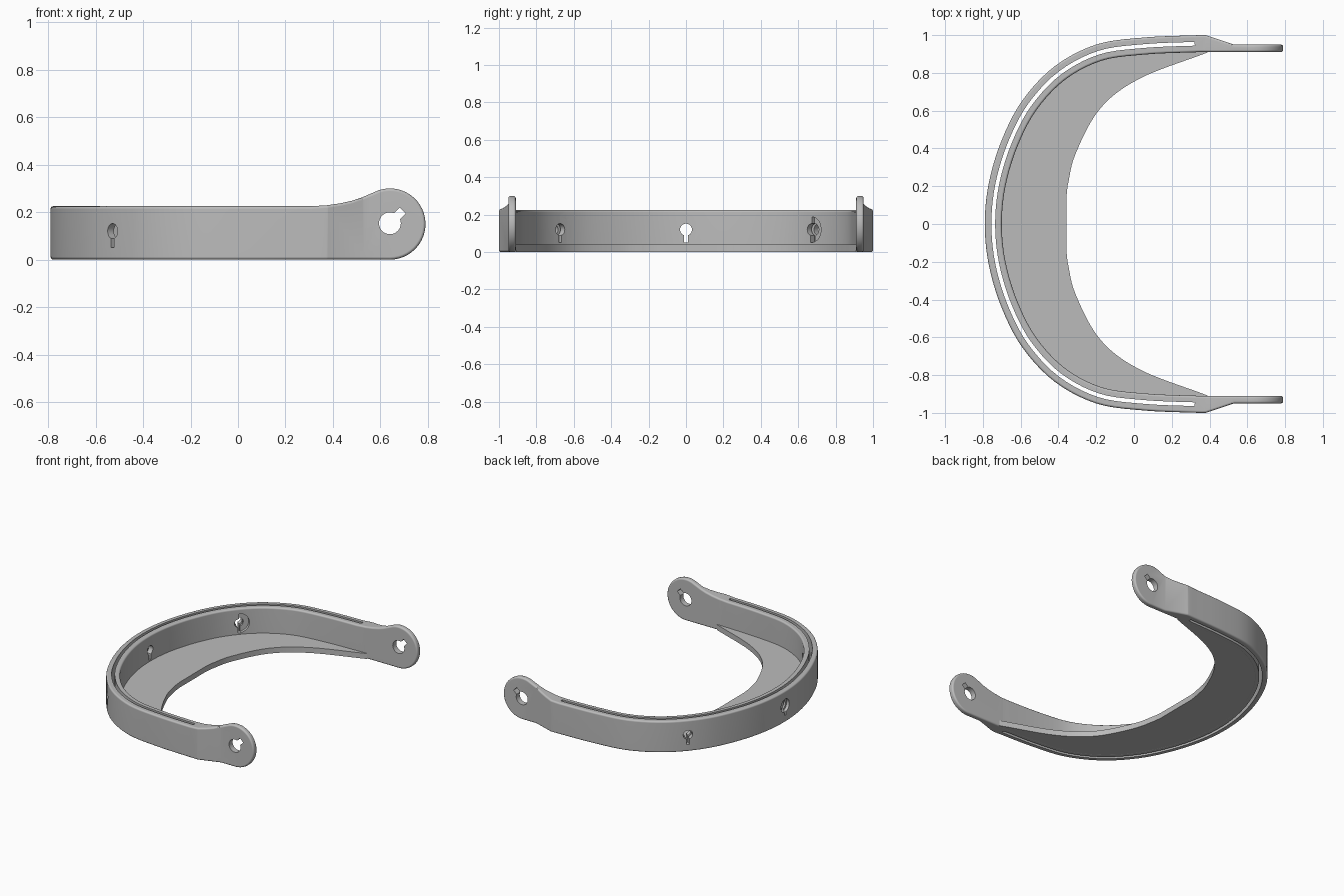
import bpy, bmesh, math
from mathutils import Matrix, Vector

cube = bpy.data.objects.get("Cube")
if cube:
    bpy.data.objects.remove(cube, do_unlink=True)

grey = bpy.data.materials.new("plain grey")
grey.use_nodes = True
grey.diffuse_color = (0.5, 0.5, 0.5, 1)
grey.node_tree.nodes["Principled BSDF"].inputs["Base Color"].default_value = (0.5, 0.5, 0.5, 1)


def prism(name, outline, low, high, matrix=Matrix()):
    """Extrude a flat outline along its local z axis."""
    bm = bmesh.new()
    face = bm.faces.new([bm.verts.new((p[0], p[1], low)) for p in outline])
    extruded = bmesh.ops.extrude_face_region(bm, geom=[face])["geom"]
    bmesh.ops.translate(bm, vec=(0, 0, high - low),
                        verts=[g for g in extruded if isinstance(g, bmesh.types.BMVert)])
    bm.transform(matrix)
    bmesh.ops.recalc_face_normals(bm, faces=bm.faces)
    mesh = bpy.data.meshes.new(name)
    bm.to_mesh(mesh)
    bm.free()
    obj = bpy.data.objects.new(name, mesh)
    obj.data.materials.append(grey)
    bpy.context.collection.objects.link(obj)
    return obj


def apply(obj, modifier):
    bpy.ops.object.select_all(action='DESELECT')
    bpy.context.view_layer.objects.active = obj
    obj.select_set(True)
    bpy.ops.object.modifier_apply(modifier=modifier.name)


def combine(obj, tool, operation='DIFFERENCE'):
    mod = obj.modifiers.new("cut", 'BOOLEAN')
    mod.operation, mod.solver, mod.object = operation, 'EXACT', tool
    apply(obj, mod)
    bpy.data.objects.remove(tool, do_unlink=True)


def spline(points, steps):
    """Smooth curve through the points."""
    pts = [Vector(p) for p in points]
    pts = [2 * pts[0] - pts[1]] + pts + [2 * pts[-1] - pts[-2]]
    out = []
    for a, b, c, d in zip(pts, pts[1:], pts[2:], pts[3:]):
        for i in range(steps):
            t = i / steps
            out.append(0.5 * (2 * b + (c - a) * t + (2 * a - 5 * b + 4 * c - d) * t ** 2
                              + (3 * b - a - 3 * c + d) * t ** 3))
    return out + [pts[-2]]


def mirrored(half):
    """Full run from the right end to the left end of a half that starts on y = 0."""
    return [(x, -y) for x, y in reversed(half[1:])] + half


def arc(radius, start, end, count, cx=0, cy=0):
    angles = [math.radians(start + (end - start) * i / count) for i in range(count + 1)]
    return [(cx + radius * math.cos(a), cy + radius * math.sin(a)) for a in angles]


# Outer curve of the band, with inward normals
path = spline(mirrored([(-0.79, 0), (-0.768, 0.22), (-0.70, 0.445), (-0.59, 0.655),
                        (-0.42, 0.835), (-0.2, 0.95), (0.05, 0.987), (0.32, 0.999),
                        (0.38, 1.0)]), 5)
tangents = [(path[min(i + 1, len(path) - 1)] - path[max(i - 1, 0)]).normalized()
            for i in range(len(path))]
normals = [Vector((t.y, -t.x)) for t in tangents]


def offset(distance, limit=1.0):
    return [p + n * distance for p, n in zip(path, normals) if p.x < limit]


# Band: plan shape trimmed by the side outline with its round ends
tail = [(0.53, 0.95), (0.9, 0.95), (0.9, 0.91)]
plan = path + tail + offset(0.09)[::-1] + [(x, -y) for x, y in reversed(tail)]
band = prism("band", plan, -0.1, 0.5)
side = ([(-0.9, 0)] + arc(0.15, -90, 108, 26, 0.64, 0.15)
        + [(0.555, 0.276), (0.52, 0.261), (0.48, 0.248), (0.43, 0.237),
           (0.375, 0.229), (0.31, 0.225), (-0.9, 0.225)])
sideways = Matrix.Rotation(math.pi / 2, 4, 'X')
combine(band, prism("side_outline", side, -1.2, 1.2, sideways), 'INTERSECT')

# Rounded rims
bevel = band.modifiers.new("rims", 'BEVEL')
bevel.width, bevel.segments = 0.012, 3
bevel.limit_method, bevel.angle_limit = 'ANGLE', math.radians(40)
bevel.use_clamp_overlap = False
apply(band, bevel)

# Long slot running inside the band
slot = offset(0.035, 0.321) + offset(0.055, 0.321)[::-1]
combine(band, prism("slot_cutter", slot, -0.2, 0.5))

# Keyed pivot holes in the round ends
def keyhole(radius, half_width, length, turn, cx, cy):
    """Round hole with a square key pointing along the given angle."""
    gap = math.degrees(math.asin(half_width / radius))
    pts = arc(radius, gap, 360 - gap, 28) + [(length, -half_width), (length, half_width)]
    rot = Matrix.Rotation(math.radians(turn), 2)
    return [rot @ Vector(p) + Vector((cx, cy)) for p in pts]


combine(band, prism("pivot_cutter", keyhole(0.046, 0.018, 0.076, 45, 0.64, 0.153),
                    -1.2, 1.2, sideways))

# Three keyed fixing holes with a round outer and a half-round inner recess
for target in (-0.73, 0, 0.73):
    i = min((k for k in range(len(path)) if path[k].x < 0),
            key=lambda k: abs(path[k].y - target))
    t, n, p = tangents[i], normals[i], path[i]
    frame = Matrix(((t.x, 0, n.x, p.x), (t.y, 0, n.y, p.y), (0, 1, 0, 0.12), (0, 0, 0, 1)))
    combine(band, prism("hole_cutter", keyhole(0.032, 0.01, 0.07, -90, 0, 0),
                        -0.05, 0.15, frame))
    combine(band, prism("outer_recess_cutter", arc(0.047, 0, 345, 23), -0.05, 0.022, frame))
    combine(band, prism("inner_recess_cutter", arc(0.068, -90, 90, 16), 0.07, 0.15, frame))

# Crescent floor plate inside the band
inner = mirrored([(-0.357, 0), (-0.357, 0.15)]
                 + [tuple(p) for p in spline([(-0.352, 0.2), (-0.31, 0.37), (-0.18, 0.61),
                                              (0.03, 0.77), (0.39, 0.908)], 6)])
plate = prism("floor_plate", offset(0.062) + inner[::-1], 0.001, 0.04)

# Smooth shading with crisp edges
for obj in (band, plate):
    bpy.ops.object.select_all(action='DESELECT')
    bpy.context.view_layer.objects.active = obj
    obj.select_set(True)
    bpy.ops.object.shade_smooth_by_angle(angle=math.radians(32))
    weighted = obj.modifiers.new("even_shading", 'WEIGHTED_NORMAL')
    weighted.keep_sharp = True
